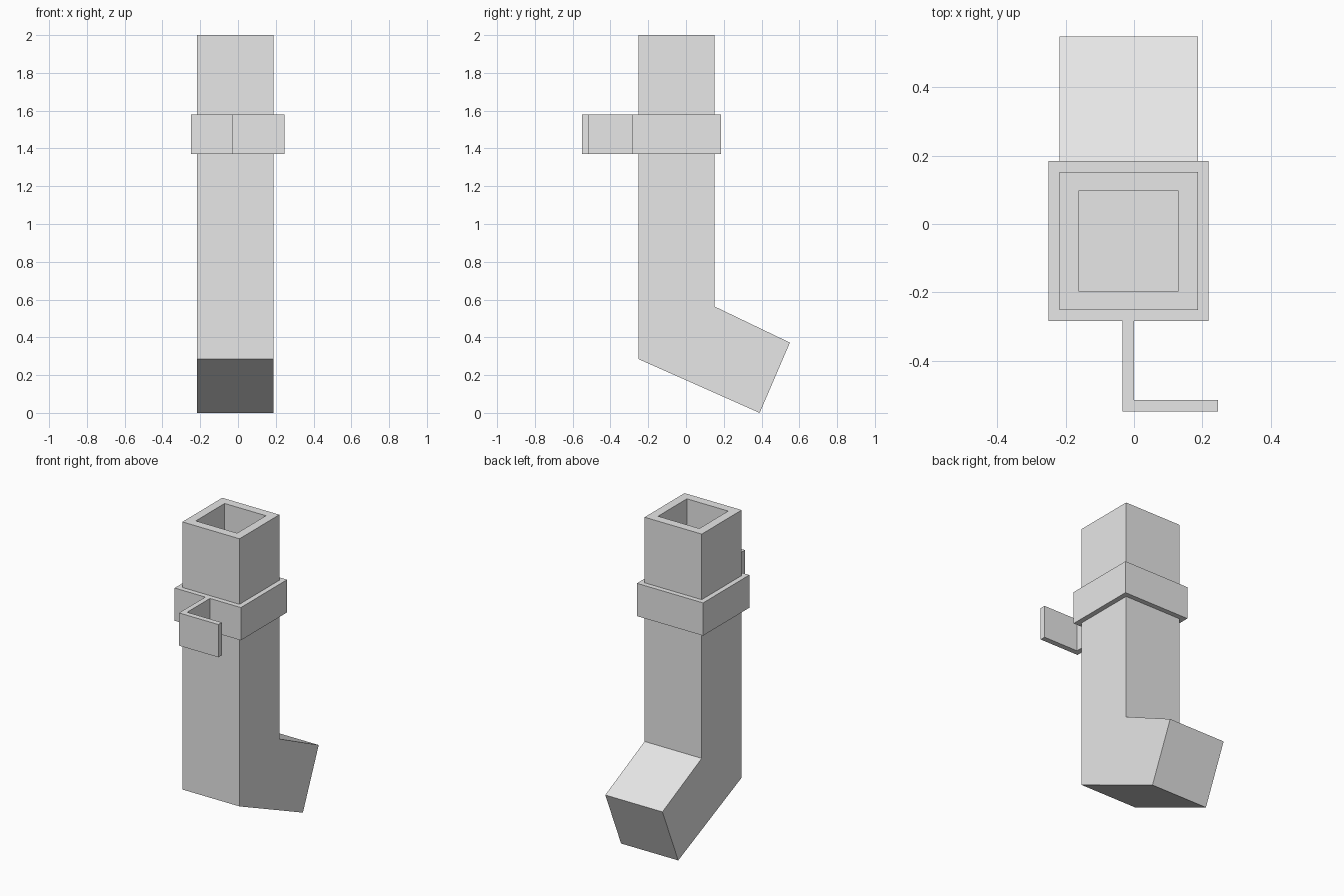
import bpy
import bmesh
from mathutils import Vector

if "Cube" in bpy.data.objects:
    bpy.data.objects.remove(bpy.data.objects["Cube"], do_unlink=True)

grey = bpy.data.materials.new("light grey")
grey.use_nodes = True
grey.diffuse_color = (0.8, 0.8, 0.8, 1)
grey.node_tree.nodes["Principled BSDF"].inputs["Base Color"].default_value = (0.8, 0.8, 0.8, 1)


def finish(name, bm):
    bmesh.ops.recalc_face_normals(bm, faces=bm.faces)
    mesh = bpy.data.meshes.new(name)
    bm.to_mesh(mesh)
    bm.free()
    mesh.materials.append(grey)
    obj = bpy.data.objects.new(name, mesh)
    bpy.context.collection.objects.link(obj)
    return obj


def prism(points, offset):
    """Extrude a closed outline along an offset."""
    bm = bmesh.new()
    face = bm.faces.new([bm.verts.new(p) for p in points])
    result = bmesh.ops.extrude_face_region(bm, geom=[face], use_keep_orig=True)
    verts = [v for v in result["geom"] if isinstance(v, bmesh.types.BMVert)]
    bmesh.ops.translate(bm, verts=verts, vec=offset)
    bmesh.ops.recalc_face_normals(bm, faces=bm.faces)
    return bm


def top_face(bm):
    return max(bm.faces, key=lambda f: f.calc_center_median().z)


def sink_top(bm, wall, depth):
    """Inset the top face and push it down to make a hollow."""
    face = top_face(bm)
    bmesh.ops.inset_region(bm, faces=[face], thickness=wall, use_even_offset=True)
    result = bmesh.ops.extrude_face_region(bm, geom=[face])
    verts = [v for v in result["geom"] if isinstance(v, bmesh.types.BMVert)]
    bmesh.ops.translate(bm, verts=verts, vec=(0, 0, -depth))
    if face.is_valid:
        bmesh.ops.delete(bm, geom=[face], context="FACES_ONLY")


# Square pipe with a bent outlet, hollow at the top
left, right, front, back = -0.218, 0.187, -0.252, 0.152
side = [(front, 2), (front, 0.285), (0.39, 0), (0.55, 0.372), (back, 0.563), (back, 2)]
pipe = prism([(left, y, z) for y, z in side], Vector((right - left, 0, 0)))
sink_top(pipe, 0.056, 0.8)
finish("pipe", pipe)

# Collar: square ring around the pipe
low, high, lip = 1.37, 1.58, 0.032


def ring_corners(grow):
    return [(left - grow, front - grow), (right + grow, front - grow),
            (right + grow, back + grow), (left - grow, back + grow)]


collar = bmesh.new()
outer, inner = ring_corners(lip), ring_corners(-0.01)
loops = [[collar.verts.new((x, y, z)) for x, y in ring]
         for ring, z in ((outer, low), (outer, high), (inner, high), (inner, low))]
for a, b in zip(loops, loops[1:] + loops[:1]):
    for i in range(4):
        j = (i + 1) % 4
        collar.faces.new((a[i], a[j], b[j], b[i]))
finish("collar", collar)

# L-shaped wall bracket on the front of the collar
bracket = [(-0.033, front - lip), (-0.033, -0.55), (0.246, -0.55),
           (0.246, -0.515), (0, -0.515), (0, front - lip)]
finish("bracket", prism([(x, y, low) for x, y in bracket], Vector((0, 0, high - low))))
